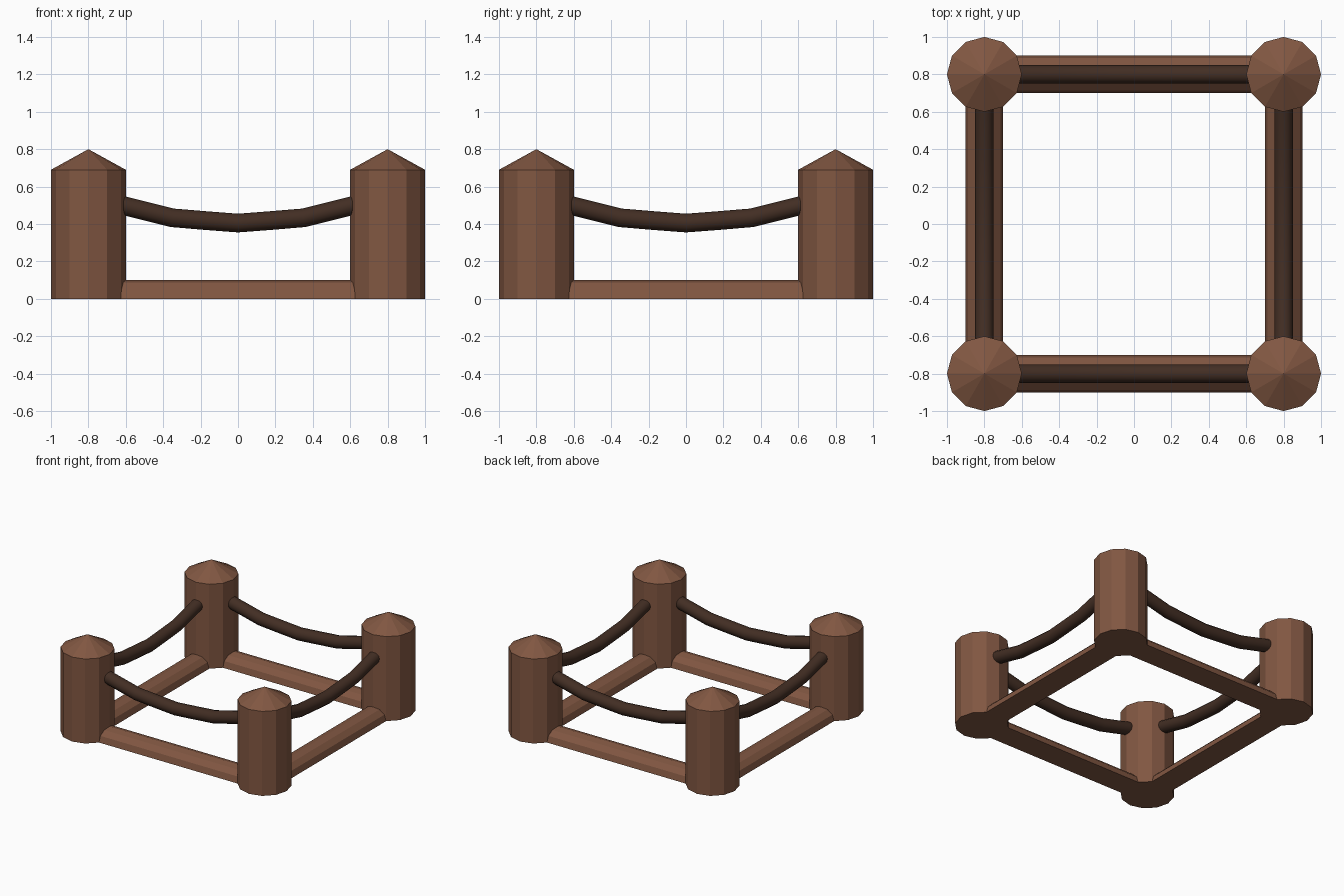
import bpy, bmesh, math
from mathutils import Matrix

cube = bpy.data.objects.get("Cube")
if cube:
    bpy.data.objects.remove(cube, do_unlink=True)


def material(name, rgb):
    m = bpy.data.materials.new(name)
    m.use_nodes = True
    m.diffuse_color = (*rgb, 1)
    bsdf = next(n for n in m.node_tree.nodes if n.type == 'BSDF_PRINCIPLED')
    bsdf.inputs["Base Color"].default_value = (*rgb, 1)
    bsdf.inputs["Roughness"].default_value = 0.9
    return m


wood = material("brown wood", (0.22, 0.095, 0.054))
rope = material("dark rope", (0.055, 0.027, 0.017))
CORNER = 0.8      # post centre distance from the middle
SIDES = 12


def ring(bm, radius, z):
    return [bm.verts.new((radius * math.cos(a), radius * math.sin(a), z))
            for a in (math.tau * i / SIDES for i in range(SIDES))]


def add_object(name, bm, mat):
    bmesh.ops.recalc_face_normals(bm, faces=bm.faces)
    mesh = bpy.data.meshes.new(name)
    bm.to_mesh(mesh)
    bm.free()
    mesh.materials.append(mat)
    ob = bpy.data.objects.new(name, mesh)
    bpy.context.collection.objects.link(ob)
    return ob


def make_post(name):
    # Faceted log with a pointed top
    bm = bmesh.new()
    low, high = ring(bm, 0.2, 0), ring(bm, 0.2, 0.69)
    tip = bm.verts.new((0, 0, 0.8))
    bm.faces.new(low)
    for i in range(SIDES):
        j = (i + 1) % SIDES
        bm.faces.new((low[i], low[j], high[j], high[i]))
        bm.faces.new((high[i], high[j], tip))
    return add_object(name, bm, wood)


def make_rail(name):
    # Half-round log lying flat on the ground
    bm = bmesh.new()
    ends = []
    for x in (-CORNER, CORNER):
        ends.append([bm.verts.new((x, 0.1 * math.cos(a), 0.1 * math.sin(a)))
                     for a in (math.pi * i / 6 for i in range(7))])
    a, b = ends
    bm.faces.new(a)
    bm.faces.new(b)
    for i in range(7):
        j = (i + 1) % 7
        bm.faces.new((a[i], a[j], b[j], b[i]))
    return add_object(name, bm, wood)


def make_rope(name):
    # Round rope sagging between two posts
    bm = bmesh.new()
    path = [(-0.75, 0.53), (-0.6, 0.495), (-0.35, 0.433), (-0.17, 0.418), (0, 0.405),
            (0.17, 0.418), (0.35, 0.433), (0.6, 0.495), (0.75, 0.53)]
    rings = []
    for k, (x, z) in enumerate(path):
        p, q = path[max(k - 1, 0)], path[min(k + 1, len(path) - 1)]
        t = math.atan2(q[1] - p[1], q[0] - p[0])
        loop = ring(bm, 0.05, 0)
        turn = Matrix.Translation((x, 0, z)) @ Matrix.Rotation(math.pi / 2 - t, 4, 'Y')
        bmesh.ops.transform(bm, matrix=turn, verts=loop)
        rings.append(loop)
    bm.faces.new(rings[0])
    bm.faces.new(rings[-1])
    for a, b in zip(rings, rings[1:]):
        for i in range(SIDES):
            j = (i + 1) % SIDES
            bm.faces.new((a[i], a[j], b[j], b[i]))
    ob = add_object(name, bm, rope)
    bpy.ops.object.select_all(action='DESELECT')
    ob.select_set(True)
    bpy.context.view_layer.objects.active = ob
    bpy.ops.object.shade_smooth_by_angle(angle=math.radians(40))
    return ob


# One post, rail and rope for each side of the square
corners = ("front_left", "back_left", "back_right", "front_right")
for i, side in enumerate(("front", "left", "back", "right")):
    turn = Matrix.Rotation(i * math.pi / 2, 4, 'Z')
    make_post(corners[i] + "_post").matrix_world = turn @ Matrix.Translation((CORNER, -CORNER, 0))
    for maker, part in ((make_rail, "rail"), (make_rope, "rope")):
        maker(side + "_" + part).matrix_world = turn @ Matrix.Translation((0, -CORNER, 0))
